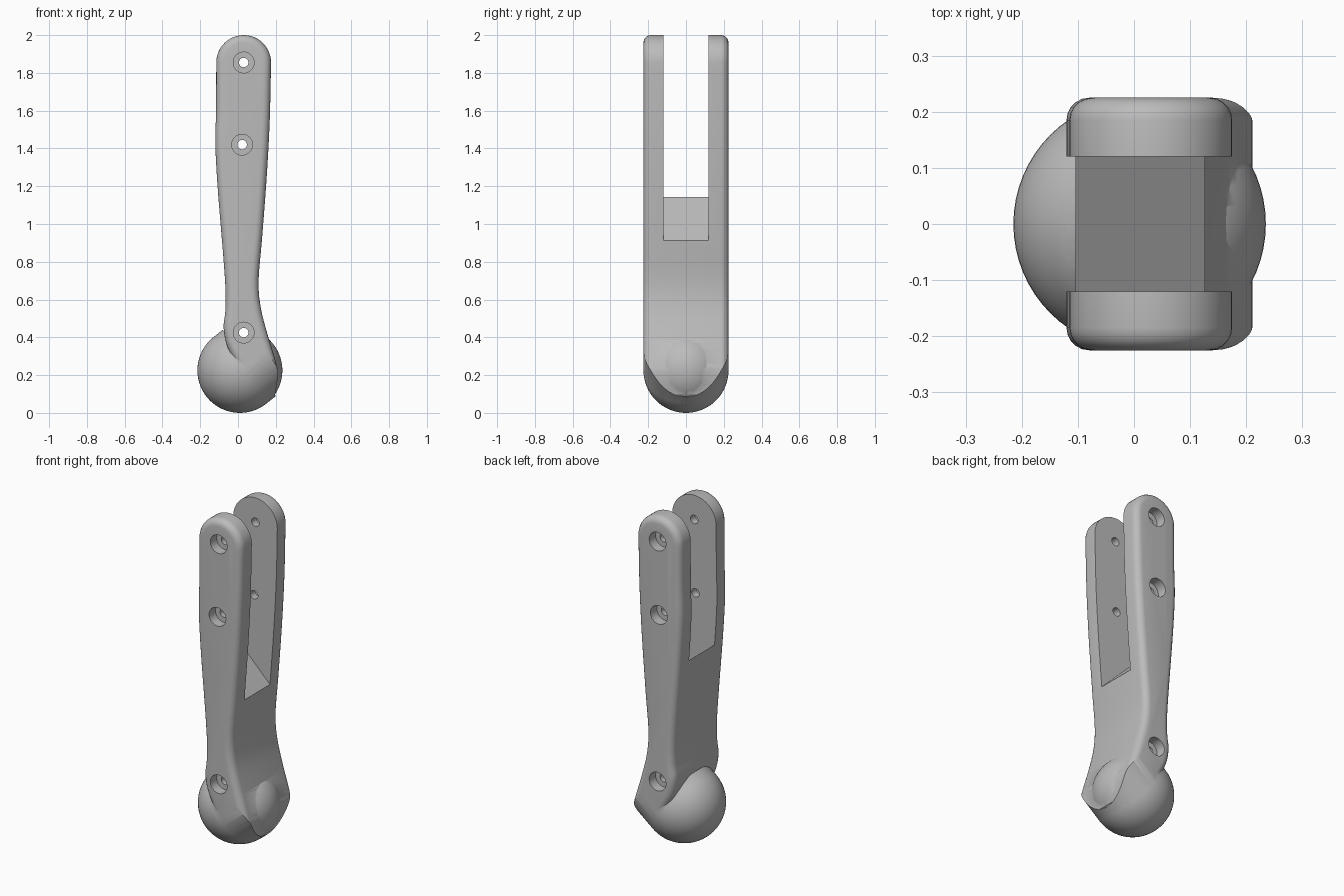
import bpy, bmesh, math
from mathutils import Vector, Matrix

cube = bpy.data.objects.get("Cube")
if cube:
    bpy.data.objects.remove(cube, do_unlink=True)

grey = bpy.data.materials.new("satin grey")
grey.use_nodes = True
colour = (0.5, 0.5, 0.5, 1)
grey.diffuse_color = colour
grey.node_tree.nodes["Principled BSDF"].inputs["Base Color"].default_value = colour

HALF = 0.225                          # half thickness, also the ball radius
BALL = Vector((0.01, 0, HALF))
AXIS = Vector((0.78, 0, 0.626)).normalized()
UP = Vector((-AXIS.z, 0, AXIS.x))
ACROSS = Vector((0, 1, 0))


def add_object(name, bm):
    bmesh.ops.recalc_face_normals(bm, faces=bm.faces)
    mesh = bpy.data.meshes.new(name)
    bm.to_mesh(mesh)
    bm.free()
    mesh.materials.append(grey)
    ob = bpy.data.objects.new(name, mesh)
    bpy.context.collection.objects.link(ob)
    return ob


def prism(name, points, depth, bevel=0):
    """Extrude a closed 3D outline along depth, optionally rounding the rims."""
    bm = bmesh.new()
    face = bm.faces.new([bm.verts.new(p) for p in points])
    geom = bmesh.ops.extrude_face_region(bm, geom=[face])["geom"]
    moved = [v for v in geom if isinstance(v, bmesh.types.BMVert)]
    bmesh.ops.translate(bm, verts=moved, vec=depth)
    if bevel:
        rims = {e for f in bm.faces if len(f.verts) > 4 for e in f.edges}
        bmesh.ops.bevel(bm, geom=list(rims), offset=bevel, segments=5,
                        profile=0.5, affect='EDGES', clamp_overlap=False)
    return add_object(name, bm)


def rod(name, centre, direction, radius, length):
    bm = bmesh.new()
    turn = direction.to_track_quat('Z', 'Y').to_matrix().to_4x4()
    bmesh.ops.create_cone(bm, cap_ends=True, segments=64, radius1=radius,
                          radius2=radius, depth=length,
                          matrix=Matrix.Translation(centre) @ turn)
    return add_object(name, bm)


def combine(target, tool, operation):
    mod = target.modifiers.new(operation.lower(), 'BOOLEAN')
    mod.operation, mod.solver, mod.object = operation, 'EXACT', tool
    bpy.context.view_layer.objects.active = target
    bpy.ops.object.modifier_apply(modifier=mod.name)
    bpy.data.objects.remove(tool, do_unlink=True)


def smooth_path(pts, steps=5):
    """Catmull-Rom curve through the points."""
    pts = [Vector(p) for p in pts]
    ext = [2 * pts[0] - pts[1]] + pts + [2 * pts[-1] - pts[-2]]
    out = []
    for a, b, c, d in zip(ext, ext[1:], ext[2:], ext[3:]):
        for i in range(steps):
            t = i / steps
            out.append(0.5 * (2 * b + (c - a) * t + (2 * a - 5 * b + 4 * c - d) * t * t
                              + (3 * b - a - 3 * c + d) * t ** 3))
    return out + [pts[-1]]


# Handle: side outline with rounded top, extruded through the thickness
right = smooth_path([(0.192, 0.07), (0.211, 0.2), (0.2, 0.27), (0.155, 0.42), (0.12, 0.56),
                     (0.109, 0.7), (0.127, 0.92), (0.152, 1.25), (0.168, 1.55), (0.175, 1.855)])
left = smooth_path([(-0.115, 1.855), (-0.116, 1.6), (-0.12, 1.42), (-0.106, 1.17),
                    (-0.078, 0.83), (-0.066, 0.65), (-0.067, 0.54), (-0.076, 0.45),
                    (-0.056, 0.35), (0, 0.24)])
top = [(0.03 + 0.145 * math.cos(a), 1.855 + 0.145 * math.sin(a))
       for a in (math.pi * i / 24 for i in range(1, 24))]
outline = right + top + left + [(0, -0.06), (0.165, -0.06)]
handle = prism("handle", [(x, -HALF, z) for x, z in outline], Vector((0, 2 * HALF, 0)), 0.04)

# Lower end of the handle runs into a half-round trough aligned with the ball
section = [(-HALF * math.cos(a), -HALF * math.sin(a))
           for a in (math.pi * i / 32 for i in range(33))]
section += [(0.3, 0), (0.3, 1.8), (-0.3, 1.8), (-0.3, 0)]
trough = prism("trough_limit", [BALL + ACROSS * y + UP * t for y, t in section], AXIS * 1.8)
combine(handle, trough, 'INTERSECT')

# Ball with its short collar
collar = rod("collar", BALL + AXIS * 0.031, AXIS, HALF - 0.0005, 0.066)
combine(handle, collar, 'UNION')
bm = bmesh.new()
bmesh.ops.create_uvsphere(bm, u_segments=64, v_segments=32, radius=HALF,
                          matrix=Matrix.Translation(BALL))
combine(handle, add_object("ball", bm), 'UNION')

# Slot between the two arms, with a sloping floor
slot = [(-0.3, 1.34), (0.3, 0.74), (0.3, 2.2), (-0.3, 2.2)]
combine(handle, prism("slot", [(x, -0.12, z) for x, z in slot], Vector((0, 0.24, 0))), 'DIFFERENCE')

# Pin holes, counterbored from both sides
for x, z in ((0.03, 1.855), (0.022, 1.42), (0.03, 0.425)):
    combine(handle, rod("pin_hole", Vector((x, 0, z)), ACROSS, 0.025, 1), 'DIFFERENCE')
    for side in (-1, 1):
        bore = rod("counterbore", Vector((x, side * 0.265, z)), ACROSS, 0.055, 0.2)
        combine(handle, bore, 'DIFFERENCE')

# Smooth shading with crisp cut edges
bpy.ops.object.select_all(action='DESELECT')
handle.select_set(True)
bpy.context.view_layer.objects.active = handle
bpy.ops.object.shade_smooth_by_angle(angle=math.radians(30))
